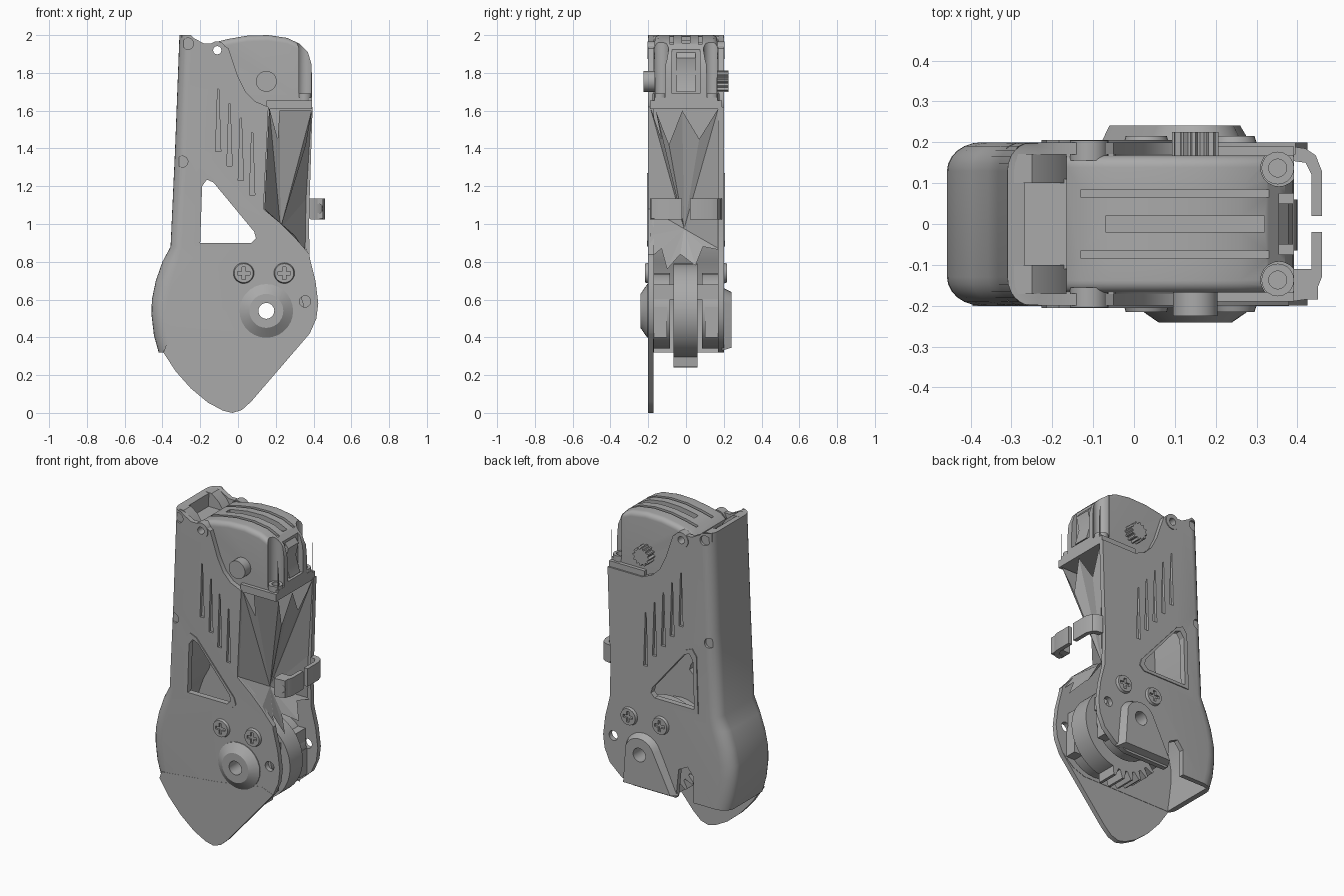
import bpy, bmesh
from math import sin, cos, pi, radians

cube = bpy.data.objects.get("Cube")
if cube:
    bpy.data.objects.remove(cube)

grey = bpy.data.materials.new("mid_grey")
grey.use_nodes = True
GREY = (0.4, 0.4, 0.4, 1)
grey.diffuse_color = GREY
grey.node_tree.nodes["Principled BSDF"].inputs["Base Color"].default_value = GREY


def finish(name, bm):
    bmesh.ops.recalc_face_normals(bm, faces=bm.faces)
    me = bpy.data.meshes.new(name)
    bm.to_mesh(me)
    bm.free()
    me.materials.append(grey)
    ob = bpy.data.objects.new(name, me)
    bpy.context.scene.collection.objects.link(ob)
    return ob


def loft(name, layers):
    """Closed solid through x,z outlines placed along y."""
    bm = bmesh.new()
    rows = [[bm.verts.new((x, y, z)) for x, z in pts] for y, pts in layers]
    bm.faces.new(rows[0])
    bm.faces.new(rows[-1][::-1])
    for a, b in zip(rows, rows[1:]):
        for i in range(len(a)):
            j = (i + 1) % len(a)
            bm.faces.new((a[i], b[i], b[j], a[j]))
    return finish(name, bm)


def prism(name, pts, y0, y1):
    return loft(name, [(y0, pts), (y1, pts)])


def ring(x, z, r, n=28):
    return [(x + r * cos(2 * pi * i / n), z + r * sin(2 * pi * i / n)) for i in range(n)]


def disc(name, x, z, r, y0, y1, r1=None, n=28):
    return loft(name, [(y0, ring(x, z, r, n)), (y1, ring(x, z, r1 or r, n))])


def box(name, x0, x1, y0, y1, z0, z1):
    return prism(name, [(x0, z0), (x1, z0), (x1, z1), (x0, z1)], y0, y1)


def post(name, x, y, r, z0, z1):
    bm = bmesh.new()
    bmesh.ops.create_cone(bm, cap_ends=True, segments=20, radius1=r, radius2=r, depth=z1 - z0)
    bmesh.ops.translate(bm, verts=bm.verts, vec=(x, y, (z0 + z1) / 2))
    return finish(name, bm)


def cut(ob, cutters):
    for c in cutters:
        m = ob.modifiers.new("cut", 'BOOLEAN')
        m.operation, m.solver, m.object = 'DIFFERENCE', 'EXACT', c
    bpy.context.view_layer.update()
    dg = bpy.context.evaluated_depsgraph_get()
    me = bpy.data.meshes.new_from_object(ob.evaluated_get(dg))
    ob.modifiers.clear()
    ob.data = me
    for c in cutters:
        bpy.data.objects.remove(c)
    return ob


def rounding(depth):
    """(y, inset 0-1) steps of a quarter round on both y sides."""
    steps = [(0.2 - depth * (1 - sin(a)), 1 - cos(a)) for a in (radians(15 * k) for k in range(7))]
    return [(-y, t) for y, t in steps[::-1]] + steps


PX, PZ = 0.15, 0.54  # main pivot


def bore():
    return disc("bore", PX, PZ, 0.042, -0.4, 0.4)


def boss_bore():
    return disc("boss_bore", -0.11, 1.92, 0.022, -0.4, 0.4, n=16)


# Hollow housing: rounded spine, bulged heel, two side plates
left = [(-0.31, 2), (-0.333, 1.4), (-0.357, 0.88), (-0.4, 0.8), (-0.435, 0.7), (-0.456, 0.6),
        (-0.458, 0.52), (-0.445, 0.41), (-0.42, 0.32)]
right = [(0.22, 0.32), (0.3, 0.35), (0.38, 0.42), (0.415, 0.5), (0.425, 0.58), (0.41, 0.7), (0.38, 0.82),
         (0.375, 1.0), (0.395, 1.62), (0.16, 1.62), (0.09, 1.65), (0.04, 1.7), (0.0, 1.78), (-0.03, 1.87),
         (-0.05, 1.93), (-0.09, 1.955), (-0.18, 1.955), (-0.235, 1.985)]
housing = loft("housing", [(y, [(x + t * (0.06 if z > 0.85 else 0.085), z) for x, z in left] + right)
                           for y, t in rounding(0.07)])
cavity = [(x + 0.045, z) for x, z in left]
cavity[0], cavity[-1] = (-0.265, 2.1), (-0.37, 0.2)
window = [(-0.2, 0.9), (0.07, 0.9), (0.095, 0.925), (0.085, 0.96), (-0.13, 1.22), (-0.165, 1.235),
          (-0.19, 1.2)]
cutters = [prism("cavity", cavity + [(0.6, 0.2), (0.6, 2.1)], -0.17, 0.17),
           prism("window", window, -0.4, 0.4), bore(), boss_bore(),
           prism("front_gap", [(0.165, 1.7), (0.135, 1.08), (0.23, 1.0), (0.3, 0.93), (0.5, 0.7), (0.5, 1.7)],
                 -0.3, -0.1),
           prism("heel_notch", [(-0.19, 0.2), (-0.19, 0.48), (-0.15, 0.53), (-0.09, 0.5), (-0.06, 0.2)], 0.1, 0.3),
           disc("link_hole", 0.355, 0.59, 0.03, -0.4, 0.4, n=16)]
for x, z in ((-0.265, 1.955), (-0.295, 1.33)):
    cutters += [disc("pin_hole", x, z, 0.03, *sorted((s * 0.185, s * 0.3)), n=16) for s in (-1, 1)]
# Tapered grooves on both sides
for i in range(5):
    x, z = -0.105 + 0.06 * i, 1.385 - 0.077 * i
    cutters += [prism("groove", [(x - 0.014, z), (x + 0.014, z), (x + 0.003, z + 0.33), (x - 0.003, z + 0.33)],
                      *sorted((s * 0.184, s * 0.3))) for s in (-1, 1) if s > 0 or i < 4]
cut(housing, cutters)

# Long front guard below the housing
guard = [(-0.38, 0.36), (-0.395, 0.32), (-0.33, 0.22), (-0.25, 0.13), (-0.16, 0.055), (-0.08, 0.012),
         (-0.03, 0.0), (0.02, 0.015), (0.07, 0.06), (0.38, 0.42), (0.3, 0.45), (0.0, 0.4)]
prism("front_guard", guard, -0.201, -0.172)

# Raised rims round the windows
for s, side in ((-1, "front"), (1, "back")):
    cx, cz = -0.07, 1.02
    outer = [(cx + (x - cx) * 1.2, cz + (z - cz) * 1.16) for x, z in window]
    cut(prism(side + "_window_rim", outer, *sorted((s * 0.172, s * 0.206))),
        [prism("opening", window, -0.4, 0.4)])

# Motor block: rounded crown, rails, slot and corner flutes
crown = [(-0.165, 1.62), (0.392, 1.62), (0.392, 1.77), (0.388, 1.85), (0.37, 1.91), (0.325, 1.955), (0.26, 1.985),
         (0.16, 2.0), (0.05, 1.997), (-0.05, 1.98), (-0.13, 1.96), (-0.165, 1.93)]
block = loft("motor_block", [(0.84 * y, [(x, z - 0.03 * t if z > 1.9 else z) for x, z in crown])
                             for y, t in rounding(0.035)])
cutters = [box("slot", -0.07, 0.32, -0.02, 0.02, 1.94, 2.1),
           box("end_channel", 0.355, 0.5, -0.075, 0.075, 1.69, 1.97), boss_bore()]
for s in (-1, 1):
    cutters += [box("rail_groove", -0.13, 0.5, *sorted((s * 0.065, s * 0.085)), 1.95, 2.1),
                post("flute", 0.355, s * 0.137, 0.045, 1.67, 2.1)]
cut(block, cutters)
for s, side in ((-1, "right"), (1, "left")):
    cut(post(side + "_block_screw", 0.352, s * 0.137, 0.04, 1.63, 1.69),
        [post("socket", 0.352, s * 0.137, 0.022, 1.67, 2)])
prism("block_wedge", [(0.33, 1.7), (0.388, 1.7), (0.36, 1.8), (0.378, 1.88), (0.33, 1.94)], -0.05, 0.05)
box("block_foot", 0.15, 0.392, -0.19, 0.19, 1.61, 1.655)

# Motor shaft: plain in front, splined behind
disc("front_shaft", 0.15, 1.755, 0.055, -0.225, -0.1)
spline = [(0.15 + r * cos(a), 1.755 + r * sin(a))
          for r, a in ((0.057 if i % 4 < 2 else 0.045, 2 * pi * i / 48) for i in range(48))]
prism("back_shaft", spline, 0.1, 0.225)

# Hinge knuckles and bosses at the spine top
for s, side in ((-1, "front"), (1, "back")):
    prism(side + "_hinge_knuckle", [(-0.3, 1.8), (-0.17, 1.8), (-0.165, 1.9), (-0.2, 1.955), (-0.25, 1.995),
                                   (-0.3, 1.997)], *sorted((s * 0.1, s * 0.172)))
    cut(disc(side + "_hinge_boss", -0.11, 1.92, 0.047, *sorted((s * 0.155, s * 0.205))), [boss_bore()])
box("spine_bridge", -0.285, -0.15, -0.11, 0.11, 1.8, 1.91)

# Cross-head screws on both sides
for s, side in ((-1, "front"), (1, "back")):
    for k, x in enumerate((0.03, 0.245)):
        r0, r1 = (0.05, 0.064) if s < 0 else (0.064, 0.05)
        ca, cb = sorted((s * 0.204, s * 0.3))
        cut(disc(f"{side}_screw_{k + 1}", x, 0.74, r0, *sorted((s * 0.17, s * 0.216)), r1),
            [box("cross", x - 0.033, x + 0.033, ca, cb, 0.731, 0.749),
             box("cross", x - 0.009, x + 0.009, ca, cb, 0.707, 0.773)])

# Pivot hubs: cone in front, flared arch behind
cut(loft("front_hub", [(-0.241, ring(PX, PZ, 0.09)), (-0.205, ring(PX, PZ, 0.142)),
                       (-0.17, ring(PX, PZ, 0.142))]), [bore()])


def arch(r, foot, base):
    top = [(PX + r * cos(radians(a)), PZ + r * sin(radians(a))) for a in range(20, 161, 14)]
    return [(foot[1], base)] + top + [(foot[0], base)]


cut(loft("back_hub", [(0.19, arch(0.125, (-0.085, 0.29), 0.33)),
                      (0.241, arch(0.1, (-0.06, 0.26), 0.345))]), [bore()])

# Toothed sector and flanking discs on the pivot
sector = []
for i in range(120):
    a = 2 * pi * i / 120
    r = 0.3 if 64 <= i < 95 and i % 4 < 2 else 0.25
    sector.append((PX + r * cos(a), PZ + r * sin(a)))
cut(prism("toothed_sector", sector, -0.065, 0.06), [bore()])
for s, side in ((-1, "front"), (1, "back")):
    cut(disc(side + "_pivot_disc", PX, PZ, 0.2, *sorted((s * 0.085, s * 0.17))), [bore()])
    box(side + "_link_block", 0.2, 0.35, *sorted((s * 0.1, s * 0.17)), 0.4, 0.56)
box("link_bar", 0.2, 0.34, -0.17, 0.17, 0.6, 0.68)

# Clip band on the palm side
band = [(0.385, 0.19), (0.42, 0.185), (0.445, 0.168), (0.46, 0.13), (0.46, 0.02), (0.435, 0.02),
        (0.435, 0.12), (0.42, 0.15), (0.385, 0.155)]
for s, side in ((-1, "right"), (1, "left")):
    bm = bmesh.new()
    f = bm.faces.new([bm.verts.new((x, s * y, 1.025)) for x, y in band])
    up = bmesh.ops.extrude_face_region(bm, geom=[f])["geom"]
    bmesh.ops.translate(bm, verts=[v for v in up if isinstance(v, bmesh.types.BMVert)], vec=(0, 0, 0.11))
    finish(side + "_clip", bm)
cut(box("clip_block", 0.375, 0.45, -0.185, -0.11, 1.03, 1.135),
    [disc("clip_hole", 0.425, 1.082, 0.025, -0.4, 0, n=16)])

# Folded facets that fan out from one point on the palm side
rim = [(0.14, -0.19, 1.08), (0.165, -0.19, 1.62), (0.21, -0.13, 1.45), (0.22, -0.16, 1.6), (0.39, -0.16, 1.6),
       (0.36, -0.09, 1.42), (0.385, -0.02, 1.6), (0.36, 0.07, 1.45), (0.39, 0.17, 1.61), (0.375, 0.19, 1.15),
       (0.37, 0.19, 0.86), (0.34, 0.09, 0.88), (0.38, 0.05, 0.78), (0.32, -0.03, 0.84), (0.39, -0.1, 0.76),
       (0.33, -0.13, 0.87), (0.38, -0.19, 0.82), (0.3, -0.19, 0.94)]
bm = bmesh.new()
tip = bm.verts.new((0.225, -0.01, 0.975))
vs = [bm.verts.new(p) for p in rim]
for a, b in zip(vs, vs[1:] + vs[:1]):
    bm.faces.new((tip, a, b))
finish("palm_facets", bm)

# Smooth curved sides, keep sharp edges
for ob in bpy.context.scene.objects:
    if ob.type == 'MESH' and ob.active_material == grey and ob.name != "palm_facets":
        bpy.ops.object.select_all(action='DESELECT')
        ob.select_set(True)
        bpy.context.view_layer.objects.active = ob
        bpy.ops.object.shade_smooth_by_angle(angle=radians(30))
